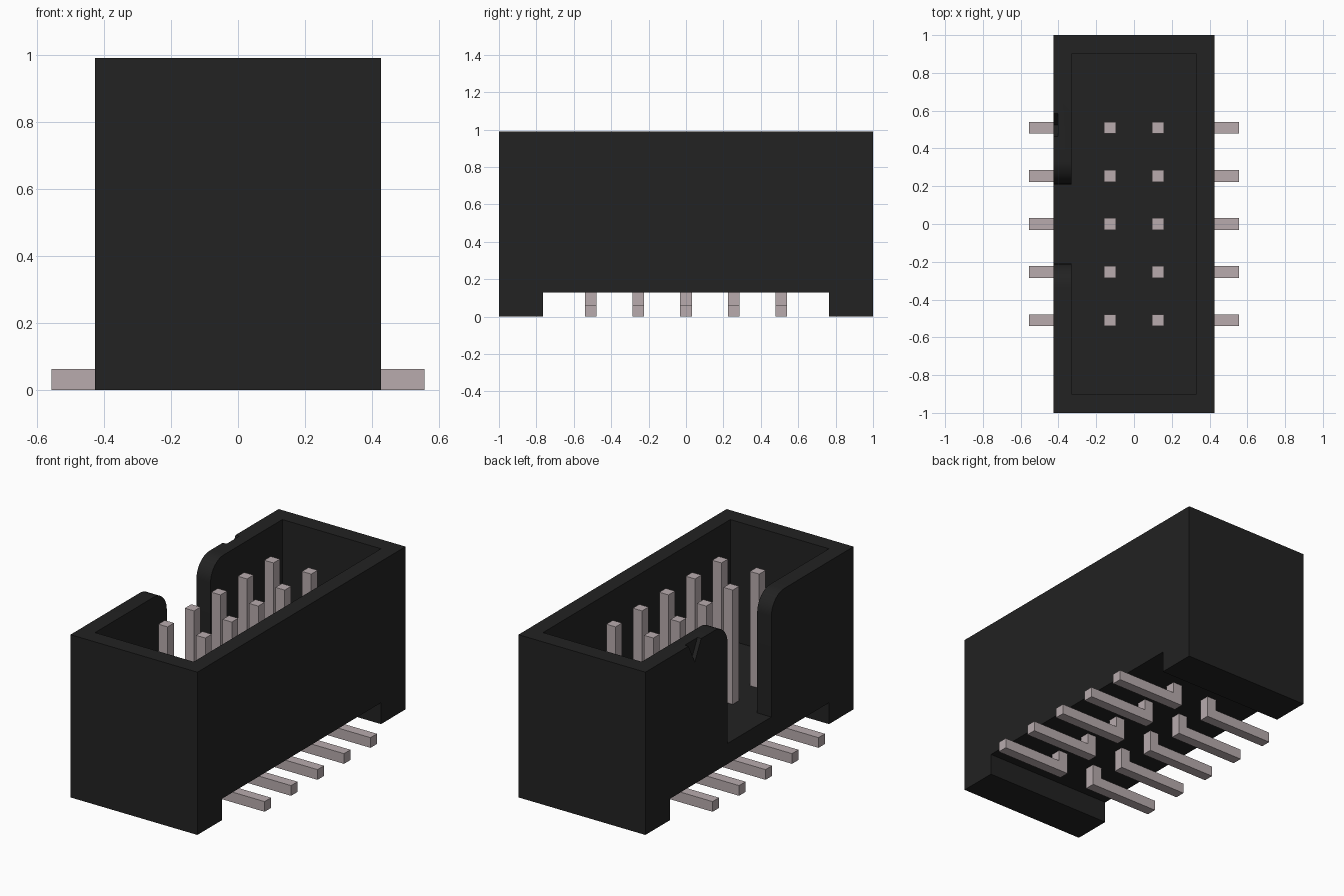
import bpy, bmesh, math

if "Cube" in bpy.data.objects:
    bpy.data.objects.remove(bpy.data.objects["Cube"], do_unlink=True)


def material(name, rgb, rough):
    m = bpy.data.materials.new(name)
    m.use_nodes = True
    m.diffuse_color = (*rgb, 1)
    node = next(n for n in m.node_tree.nodes if n.type == 'BSDF_PRINCIPLED')
    node.inputs["Base Color"].default_value = (*rgb, 1)
    node.inputs["Roughness"].default_value = rough
    return m


BLACK = material("black plastic", (0.016, 0.016, 0.016), 0.6)
METAL = material("pin metal", (0.48, 0.41, 0.42), 0.5)


def prism(name, profile, axis, lo, hi, mat):
    """Extrude a closed 2D profile along x (profile is y,z) or y (profile is x,z)."""
    bm = bmesh.new()
    place = (lambda p, t: (t, *p)) if axis == 'x' else (lambda p, t: (p[0], t, p[1]))
    face = bm.faces.new([bm.verts.new(place(p, lo)) for p in profile])
    ext = bmesh.ops.extrude_face_region(bm, geom=[face])
    shift = (hi - lo, 0, 0) if axis == 'x' else (0, hi - lo, 0)
    bmesh.ops.translate(bm, vec=shift,
                        verts=[v for v in ext["geom"] if isinstance(v, bmesh.types.BMVert)])
    bmesh.ops.recalc_face_normals(bm, faces=bm.faces)
    mesh = bpy.data.meshes.new(name)
    bm.to_mesh(mesh)
    bm.free()
    mesh.materials.append(mat)
    ob = bpy.data.objects.new(name, mesh)
    bpy.context.collection.objects.link(ob)
    return ob


def cut(target, cutter):
    """Subtract the cutter, apply the result and discard the cutter."""
    mod = target.modifiers.new("cut", 'BOOLEAN')
    mod.operation, mod.solver, mod.object = 'DIFFERENCE', 'EXACT', cutter
    bpy.context.view_layer.objects.active = target
    bpy.ops.object.modifier_apply(modifier=mod.name)
    bpy.data.objects.remove(cutter, do_unlink=True)


def rect(a, b, c, d):
    return [(a, c), (b, c), (b, d), (a, d)]


W, TOP, FLOOR = 0.427, 0.99, 0.255

# Housing: side profile with a foot at each end
housing = prism("housing", [(-1, 0), (-0.765, 0), (-0.765, 0.13), (0.765, 0.13),
                            (0.765, 0), (1, 0), (1, TOP), (-1, TOP)], 'x', -W, W, BLACK)

# Open cavity
cut(housing, prism("cavity", rect(-0.9, 0.9, FLOOR, 1.2), 'x', -0.332, 0.332, BLACK))

# Keying slot in the right wall, with rounded upper corners
half, r = 0.21, 0.125
arc = [(half + r - r * math.cos(a), TOP - r + r * math.sin(a))
       for a in (math.pi / 2 * i / 10 for i in range(11))]
side = [(half, FLOOR)] + arc + [(half + r, 1.2)]
cut(housing, prism("key_slot", side + [(-y, z) for y, z in reversed(side)],
                   'x', -0.6, -0.2, BLACK))

# Triangular first-pin mark in the outer face
cut(housing, prism("pin_mark", [(0.525, 0.87), (0.601, 1.02), (0.449, 1.02)],
                   'x', -0.5, -0.402, BLACK))

bpy.ops.object.select_all(action='DESELECT')
housing.select_set(True)
bpy.context.view_layer.objects.active = housing
bpy.ops.object.shade_smooth_by_angle(angle=math.radians(30))

# Bent pins: upright contact and outward solder leg in one piece
t = 0.031
for s, label in ((1, "left"), (-1, "right")):
    outline = [(0.127 - t, 0), (0.557, 0), (0.557, 2 * t), (0.127 + t, 2 * t),
               (0.127 + t, 0.95), (0.127 - t, 0.95)]
    for i in range(5):
        y = (i - 2) * 0.2545
        prism(f"{label}_pin_{i + 1}", [(s * x, z) for x, z in outline],
              'y', y - t, y + t, METAL)
